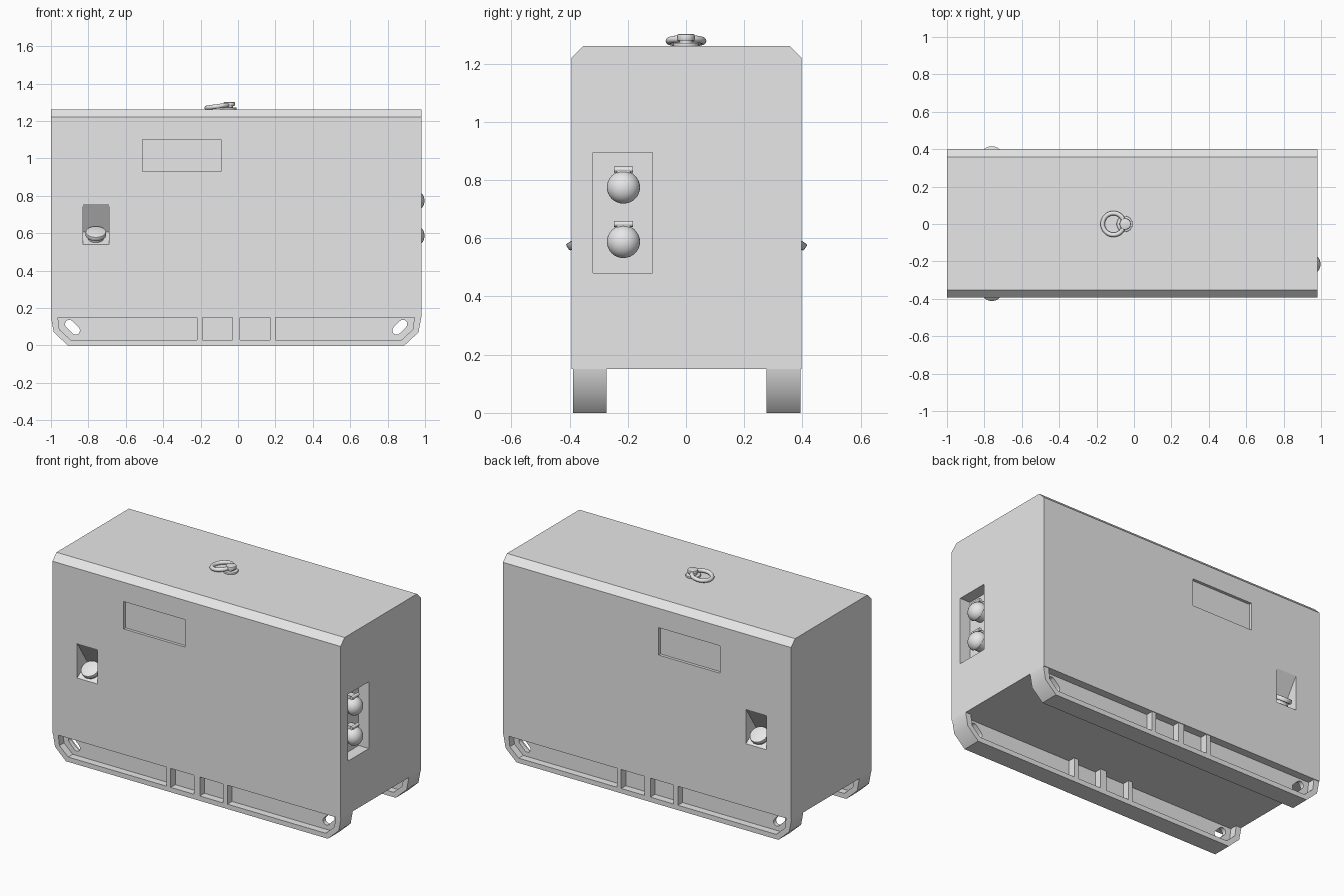
import bpy, bmesh, math
from mathutils import Vector, Matrix

if "Cube" in bpy.data.objects:
    bpy.data.objects.remove(bpy.data.objects["Cube"], do_unlink=True)

grey = bpy.data.materials.new("plain grey")
grey.use_nodes = True
grey.diffuse_color = (0.8, 0.8, 0.8, 1)
grey.node_tree.nodes["Principled BSDF"].inputs["Base Color"].default_value = (0.8, 0.8, 0.8, 1)

MID_X, MID_Y, HALF_X, HALF_Y = -0.01, 0.002, 0.99, 0.395
FLOOR, TOP = 0.15, 1.26


def finish(name, bm, smooth=None):
    bmesh.ops.recalc_face_normals(bm, faces=bm.faces)
    mesh = bpy.data.meshes.new(name)
    bm.to_mesh(mesh)
    bm.free()
    mesh.materials.append(grey)
    obj = bpy.data.objects.new(name, mesh)
    bpy.context.collection.objects.link(obj)
    if smooth:
        shade(obj, smooth)
    return obj


def shade(obj, angle):
    bpy.ops.object.select_all(action="DESELECT")
    obj.select_set(True)
    bpy.context.view_layer.objects.active = obj
    bpy.ops.object.shade_smooth_by_angle(angle=math.radians(angle))


def prism(name, points, axis, start, end):
    """Extrude a profile along x (points are y, z) or y (points are x, z)."""
    bm = bmesh.new()
    place = (lambda p: (start, p[0], p[1])) if axis == "x" else (lambda p: (p[0], start, p[1]))
    face = bm.faces.new([bm.verts.new(place(p)) for p in points])
    moved = bmesh.ops.extrude_face_region(bm, geom=[face])["geom"]
    step = Vector((end - start, 0, 0)) if axis == "x" else Vector((0, end - start, 0))
    bmesh.ops.translate(bm, vec=step, verts=[v for v in moved if isinstance(v, bmesh.types.BMVert)])
    return finish(name, bm)


def rect(a0, b0, a1, b1):
    return [(a0, b0), (a1, b0), (a1, b1), (a0, b1)]


def cylinder(name, centre, direction, radius, depth, top=None, bevel=0.0):
    bm = bmesh.new()
    turn = Vector(direction).to_track_quat("Z", "Y").to_matrix().to_4x4()
    bmesh.ops.create_cone(bm, cap_ends=True, segments=32, radius1=radius, radius2=top or radius,
                          depth=depth, matrix=Matrix.Translation(centre) @ turn)
    if bevel:
        rims = [e for e in bm.edges if any(len(f.verts) > 4 for f in e.link_faces)]
        bmesh.ops.bevel(bm, geom=rims, offset=bevel, segments=2, affect="EDGES", profile=0.5)
    return finish(name, bm, 40)


def cut(obj, cutter):
    mod = obj.modifiers.new("cut", "BOOLEAN")
    mod.operation, mod.solver, mod.object = "DIFFERENCE", "EXACT", cutter
    bpy.context.view_layer.objects.active = obj
    bpy.ops.object.modifier_apply(modifier=mod.name)
    bpy.data.objects.remove(cutter, do_unlink=True)


# Housing with chamfered long top edges
y0, y1, ch = MID_Y - HALF_Y, MID_Y + HALF_Y, 0.04
housing = prism("housing", [(y0, FLOOR), (y1, FLOOR), (y1, TOP - ch), (y1 - ch, TOP),
                            (y0 + ch, TOP), (y0, TOP - ch)], "x", MID_X - HALF_X, MID_X + HALF_X)

# Shallow label panel and wedge-shaped filler recess with cap, on both long sides
for side, word in ((-1, "front"), (1, "back")):
    wall = MID_Y + side * HALF_Y
    cut(housing, prism("panel_cutter", rect(-0.51, 0.93, -0.09, 1.10), "y",
                       wall + side * 0.1, wall - side * 0.018))
    wedge = [(wall + side * 0.05, 0.54), (wall, 0.54), (wall - side * 0.098, 0.605),
             (wall, 0.755), (wall + side * 0.05, 0.755)]
    cut(housing, prism("filler_cutter", wedge, "x", -0.83, -0.69))
    axis = Vector((0, side * 0.55, 0.835))
    base = Vector((-0.76, wall - side * 0.049, 0.5725))
    cylinder(word + "_filler_neck", base + axis * 0.008, axis, 0.042, 0.02)
    cylinder(word + "_filler_cap", base + axis * 0.03, axis, 0.055, 0.026, bevel=0.005)

# Socket recess on the left end
END = MID_X + HALF_X
BACK = END - 0.07
cut(housing, prism("socket_cutter", rect(-0.32, 0.48, -0.115, 0.895), "x", BACK, END + 0.1))

# Two sockets with domed lids and hinges
for z, word in ((0.775, "upper"), (0.588, "lower")):
    y = -0.215
    cylinder(word + "_socket_body", (BACK + 0.018, y, z), (1, 0, 0), 0.05, 0.04)
    bm = bmesh.new()
    pose = (Matrix.Translation((BACK + 0.035, y, z)) @ Matrix.Rotation(math.radians(-12), 4, "Y")
            @ Matrix.Diagonal((0.052, 0.057, 0.057, 1)) @ Matrix.Rotation(math.pi / 2, 4, "Y"))
    bmesh.ops.create_uvsphere(bm, u_segments=32, v_segments=16, radius=1, matrix=pose)
    # Keep only the outer half of the lid
    bmesh.ops.bisect_plane(bm, geom=bm.verts[:] + bm.edges[:] + bm.faces[:], dist=1e-5,
                           plane_co=(BACK + 0.034, y, z), plane_no=(1, 0, 0.21), clear_inner=True)
    bmesh.ops.holes_fill(bm, edges=[e for e in bm.edges if e.is_boundary])
    finish(word + "_socket_lid", bm, 40)
    prism(word + "_hinge_block", rect(y - 0.022, z + 0.035, y + 0.022, z + 0.066), "x", BACK, BACK + 0.05)
    bm = bmesh.new()
    bmesh.ops.create_cone(bm, cap_ends=True, segments=16, radius1=0.01, radius2=0.01, depth=0.066,
                          matrix=Matrix.Translation((BACK + 0.042, y, z + 0.061))
                          @ Matrix.Rotation(math.pi / 2, 4, "X"))
    finish(word + "_hinge_pin", bm, 40)


def mirrored(points):
    return [(2 * MID_X - x, z) for x, z in points]


# Skids: rails with pockets on both faces, three ribs and slotted lifting holes
half = [(-1.0, FLOOR), (-0.985, 0.07), (-0.91, 0)]
outline = half + mirrored(half)[::-1]
end_pocket = [(-0.965, 0.17), (-0.955, 0.085), (-0.895, 0.03), (-0.22, 0.03), (-0.22, 0.17)]
mid_pocket = rect(-0.19, 0.03, -0.03, 0.17)
slot = []
for i in range(18):
    cap = 0 if i < 9 else 1
    a = math.radians(45 + 180 * (i - cap) / 8 - (180 / 8 * 8) * cap + 180 * cap)
    shift = -0.024 if cap == 0 else 0.024
    slot.append((-0.885 + shift * 0.707 + 0.023 * math.cos(a), 0.097 - shift * 0.707 + 0.023 * math.sin(a)))

for side, word in ((-1, "front"), (1, "back")):
    outer, inner = MID_Y + side * 0.391, MID_Y + side * 0.275
    skid = prism(word + "_skid", outline, "y", inner, outer)
    for shape in (end_pocket, mid_pocket):
        for points in (shape, mirrored(shape)):
            cut(skid, prism("pocket", points, "y", outer + side * 0.05, outer - side * 0.045))
            cut(skid, prism("pocket", points, "y", inner - side * 0.05, inner + side * 0.045))
    for points in (slot, mirrored(slot)):
        cut(skid, prism("slot", points, "y", inner - side * 0.05, outer + side * 0.05))
    shade(skid, 40)

# Swivel lifting eye on the roof
cylinder("eye_base", (-0.05, 0, TOP + 0.005), (0, 0, 1), 0.043, 0.012, bevel=0.003)
cylinder("eye_post", (-0.05, 0, TOP + 0.018), (0, 0, 1), 0.022, 0.03)
cylinder("eye_head", (-0.047, 0, TOP + 0.03), (0, 0, 1), 0.03, 0.022, bevel=0.004)
bpy.ops.mesh.primitive_torus_add(major_radius=0.058, minor_radius=0.012, major_segments=40,
                                 minor_segments=12, location=(-0.11, 0, TOP + 0.018),
                                 rotation=(0, math.radians(-8), 0))
ring = bpy.context.object
ring.name = "lifting_ring"
ring.data.materials.append(grey)
shade(ring, 60)
